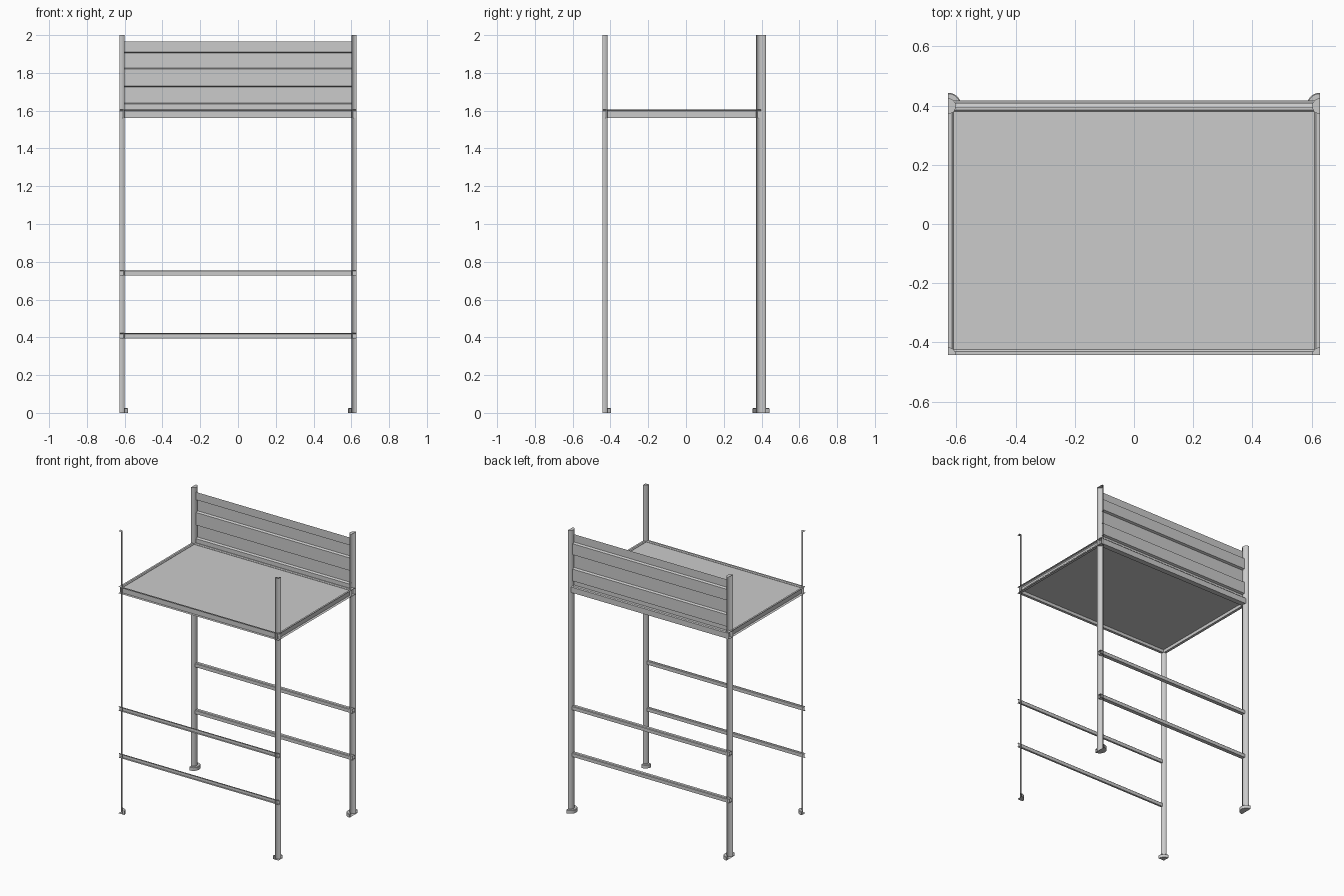
import bpy, bmesh, math
from mathutils import Vector

if "Cube" in bpy.data.objects:
    bpy.data.objects.remove(bpy.data.objects["Cube"])

X, YF, YB = 0.628, -0.443, 0.398   # post axes: cut sides, cut front, back row
R = 0.0265                         # post radius


def make(name, bm, smooth=False):
    bmesh.ops.remove_doubles(bm, verts=bm.verts, dist=1e-5)
    bmesh.ops.recalc_face_normals(bm, faces=bm.faces)
    me = bpy.data.meshes.new(name)
    bm.to_mesh(me)
    bm.free()
    ob = bpy.data.objects.new(name, me)
    bpy.context.collection.objects.link(ob)
    if smooth:
        bpy.context.view_layer.objects.active = ob
        ob.select_set(True)
        bpy.ops.object.shade_smooth_by_angle(angle=math.radians(35))
        ob.select_set(False)
    return ob


def grid_faces(bm, rows, closed=False):
    """Bridge consecutive rows of points with quads."""
    vs = [[bm.verts.new(p) for p in row] for row in rows]
    for a, b in zip(vs, vs[1:]):
        n = len(a)
        for i in range(n if closed else n - 1):
            j = (i + 1) % n
            bm.faces.new((a[i], a[j], b[j], b[i]))


def sector(name, profile, centre, a0, a1):
    """Partial lathe, left open on the cut planes."""
    bm = bmesh.new()
    n = max(2, round((a1 - a0) / 11.25))
    rows = []
    for i in range(n + 1):
        t = math.radians(a0 + (a1 - a0) * i / n)
        rows.append([(centre[0] + r * math.cos(t), centre[1] + r * math.sin(t), z)
                     for r, z in profile])
    grid_faces(bm, rows)
    return make(name, bm, True)


def rail(name, a, b, inward, w, z0, z1, full=False):
    """Beam along a-b; half section on a cut plane, full section otherwise."""
    c = w * 0.3
    prof = [(0, z1), (w - c, z1), (w, z1 - c), (w, z0), (0, z0)]
    if full:
        prof = prof[1:4] + [(-d, z) for d, z in reversed(prof[1:4])]
    bm = bmesh.new()
    n = Vector(inward)
    rows = [[Vector((p[0], p[1], z)) + n * d for d, z in prof] for p in (a, b)]
    grid_faces(bm, rows, closed=full)
    return make(name, bm)


def box(name, lo, hi):
    bm = bmesh.new()
    bmesh.ops.create_cube(bm, size=1)
    for v in bm.verts:
        v.co = [(l + h) / 2 + c * (h - l) for l, h, c in zip(lo, hi, v.co)]
    return make(name, bm)


# Posts and feet: quarter rounds in front, half rounds at the back
post = [(0, 2), (R, 2), (R, 0)]
foot = [(R, 0.025), (0.042, 0.025), (0.045, 0.022), (0.045, 0), (0, 0)]
for side, s, front, back in (("left", -1, (0, 90), (-90, 90)),
                             ("right", 1, (90, 180), (90, 270))):
    for label, y, ang in (("front", YF, front), ("back", YB, back)):
        sector(f"{label}_post_{side}", post, (s * X, y), *ang)
        sector(f"{label}_foot_{side}", foot, (s * X, y), *ang)
    # Side rails of the shelf
    rail(f"shelf_rail_{side}", (s * X, YF), (s * X, YB), (-s, 0, 0), 0.019, 1.56, 1.605)

# Cross rails: two stretchers and the shelf edge, front and back
for label, w, z0, z1 in (("lower_stretcher", 0.014, 0.395, 0.423),
                         ("upper_stretcher", 0.014, 0.727, 0.755),
                         ("shelf_rail", 0.019, 1.56, 1.605)):
    rail(f"{label}_front", (-X, YF), (X, YF), (0, 1, 0), w, z0, z1)
    rail(f"{label}_back", (-X, YB), (X, YB), (0, 1, 0), w, z0, z1, True)

# Shelf deck
box("shelf_deck", (-X + 0.017, YF + 0.017, 1.582), (X - 0.017, YB - 0.017, 1.597))

# Back panel: folded sheet stepping between two planes
ya, yb = YB - 0.006, YB + 0.010
pts, y, other = [(ya, 1.965)], ya, yb
for z in (1.907, 1.823, 1.727, 1.637):
    pts += [(y, z + 0.003), (other, z - 0.003)]
    y, other = other, y
pts.append((y, 1.60))
bm = bmesh.new()
xe = X - R + 0.003
grid_faces(bm, [[(x, py, pz) for py, pz in pts] for x in (-xe, xe)])
make("back_panel", bm)
